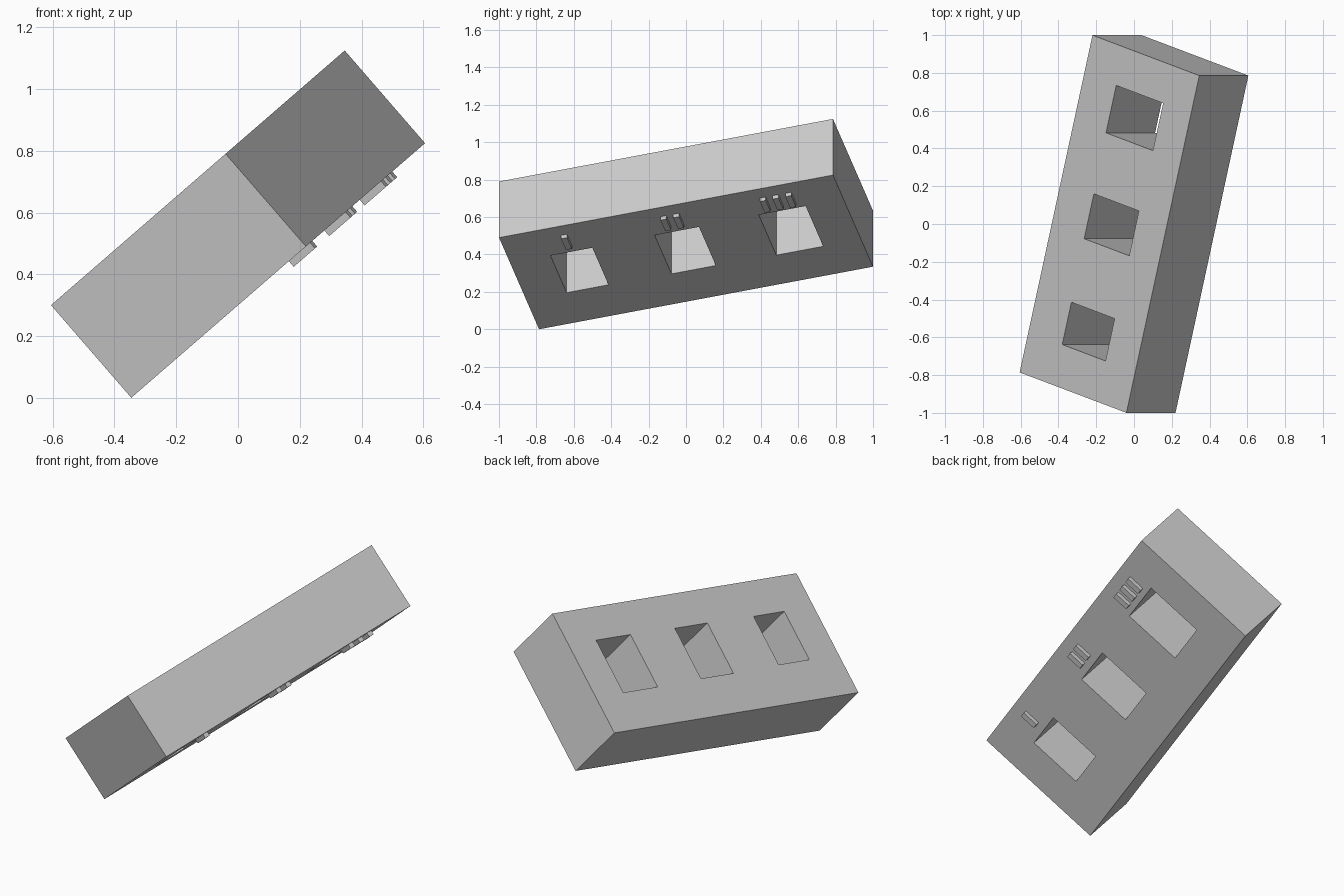
import bpy
from mathutils import Matrix, Vector

cube = bpy.data.objects.get("Cube")
if cube:
    bpy.data.objects.remove(cube, do_unlink=True)

# Single grey material
GREY = (0.6, 0.6, 0.6, 1.0)
grey = bpy.data.materials.new("light_grey")
grey.use_nodes = True
grey.diffuse_color = GREY
grey.node_tree.nodes["Principled BSDF"].inputs["Base Color"].default_value = GREY

# Tilted frame: local x = length, y = width, z = thickness (towards the pegs)
thick = Vector((0.26, 0, -0.30)).normalized()
width = thick.cross(Vector((0.385, 1.785, 0.335))).normalized()
length = width.cross(thick)
frame = Matrix((length, width, thick)).transposed().to_4x4()
frame.translation = (0, 0, 0.5625)

LENGTH, WIDTH, THICK = 1.857, 0.778, 0.397


def box(name, centre, size):
    """Box given in the tilted frame of the block."""
    bpy.ops.mesh.primitive_cube_add(size=1)
    ob = bpy.context.object
    ob.name = name
    ob.data.transform(Matrix.Translation(centre) @ Matrix.Diagonal((*size, 1)))
    ob.data.materials.append(grey)
    ob.matrix_world = frame
    return ob


block = box("block", (0, 0, 0), (LENGTH, WIDTH, THICK))

# Three through holes, each with a row of one, two or three marker pegs
HOLES = [(0.233, 0.315), (0.247, 0.328), (0.261, 0.342)]
PEG = (0.033, 0.095, 0.034)
PEG_RISE = 0.024
PEG_GAP = 0.071

for i, (hole_len, hole_wid) in enumerate(HOLES):
    u = (i - 1) * 0.588

    cutter = box("hole_cutter", (u, 0.015, 0), (hole_len, hole_wid, THICK * 2))
    cutter.hide_render = True
    cut = block.modifiers.new("hole", 'BOOLEAN')
    cut.operation = 'DIFFERENCE'
    cut.solver = 'EXACT'
    cut.object = cutter
    bpy.context.view_layer.objects.active = block
    bpy.ops.object.modifier_apply(modifier=cut.name)
    bpy.data.objects.remove(cutter, do_unlink=True)

    for k in range(i + 1):
        offset = (k - i / 2) * PEG_GAP
        z = THICK / 2 + PEG_RISE - PEG[2] / 2
        box(f"marker_peg_{i + 1}_{k + 1}", (u + offset, 0.268, z), PEG)
